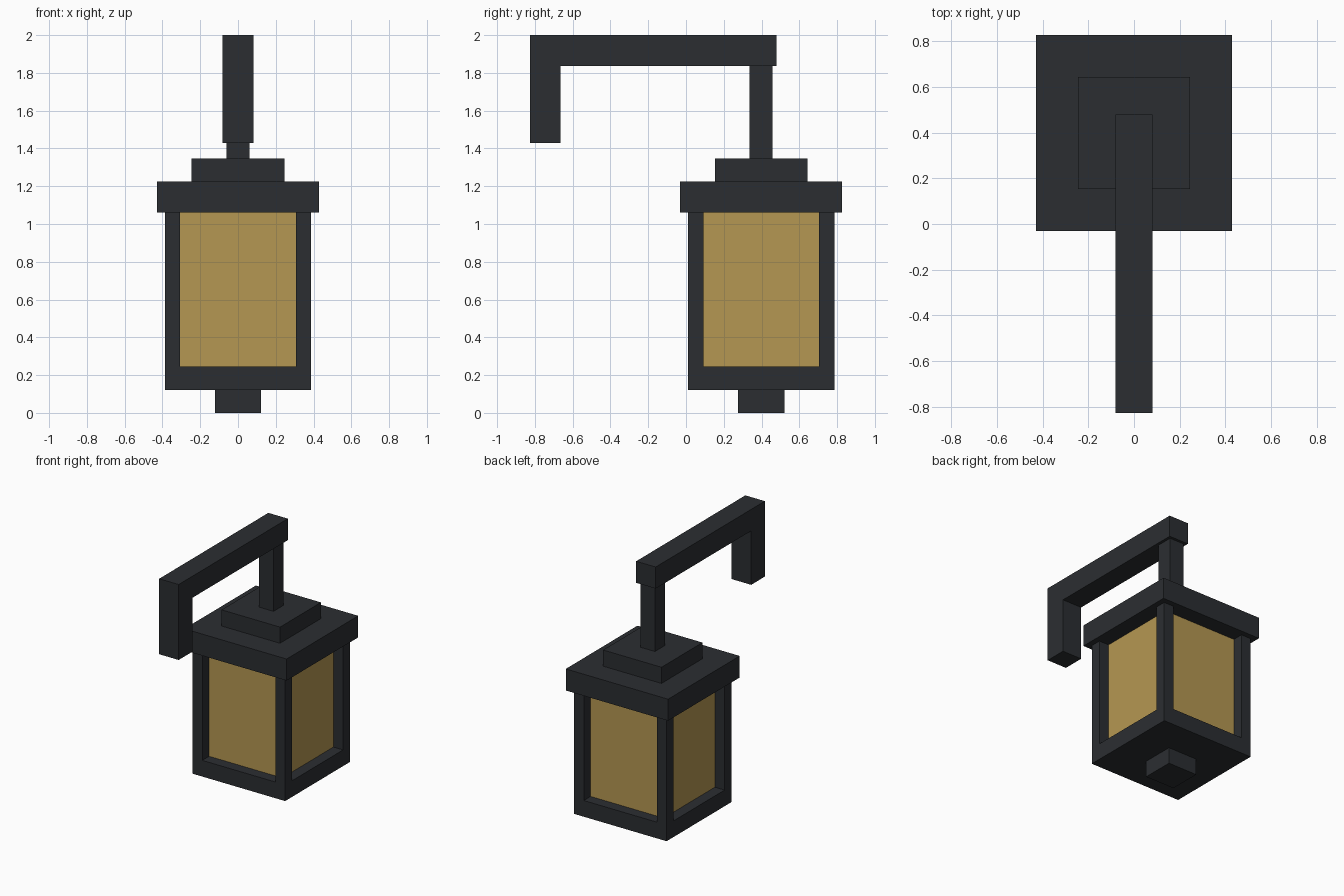
import bpy, bmesh
from mathutils import Matrix

if "Cube" in bpy.data.objects:
    bpy.data.objects.remove(bpy.data.objects["Cube"])

U = 2 / 49                 # modelling grid step
YC = 20.25 - 10.5          # lantern axis in grid steps


def material(name, rgb):
    m = bpy.data.materials.new(name)
    m.diffuse_color = (*rgb, 1)
    m.use_nodes = True
    m.node_tree.nodes["Principled BSDF"].inputs["Base Color"].default_value = m.diffuse_color
    return m


metal = material("dark_metal", (0.024, 0.027, 0.031))
amber = material("amber_glass", (0.46, 0.31, 0.085))


def add_object(name, bm, mat):
    bmesh.ops.recalc_face_normals(bm, faces=bm.faces)
    me = bpy.data.meshes.new(name)
    bm.to_mesh(me)
    bm.free()
    me.materials.append(mat)
    ob = bpy.data.objects.new(name, me)
    bpy.context.collection.objects.link(ob)
    return ob


def block(name, width, z0, z1, mat=metal, x=0, y=0):
    """Square block around the lantern axis, sizes in grid steps."""
    bm = bmesh.new()
    size = Matrix.Diagonal((width * U, width * U, (z1 - z0) * U, 1))
    bmesh.ops.create_cube(bm, size=1, matrix=size)
    ob = add_object(name, bm, mat)
    ob.location = (x * U, (YC + y) * U, (z0 + z1) / 2 * U)
    return ob


# Lantern stack, bottom to top
block("bottom_finial", 6, 0, 3)
block("base", 19, 3, 6)
block("glass", 15, 6, 26, amber)
block("roof", 21, 26, 30)
block("roof_cap", 12, 30, 33)
block("hanging_stem", 3, 33, 45)

# Corner posts
for sx, side in ((-1, "left"), (1, "right")):
    for sy, end in ((-1, "front"), (1, "back")):
        block(f"{end}_{side}_post", 2, 6, 26, x=8.5 * sx, y=8.5 * sy)

# Hooked arm: side profile (y, z) extruded across x
front, tip = -20.25, YC + 2
profile = [(front, 35), (front + 4, 35), (front + 4, 45),
           (tip, 45), (tip, 49), (front, 49)]
bm = bmesh.new()
face = bm.faces.new([bm.verts.new((-2 * U, y * U, z * U)) for y, z in profile])
ext = bmesh.ops.extrude_face_region(bm, geom=[face], use_keep_orig=True)
moved = [v for v in ext["geom"] if isinstance(v, bmesh.types.BMVert)]
bmesh.ops.translate(bm, verts=moved, vec=(4 * U, 0, 0))
add_object("hooked_arm", bm, metal)
